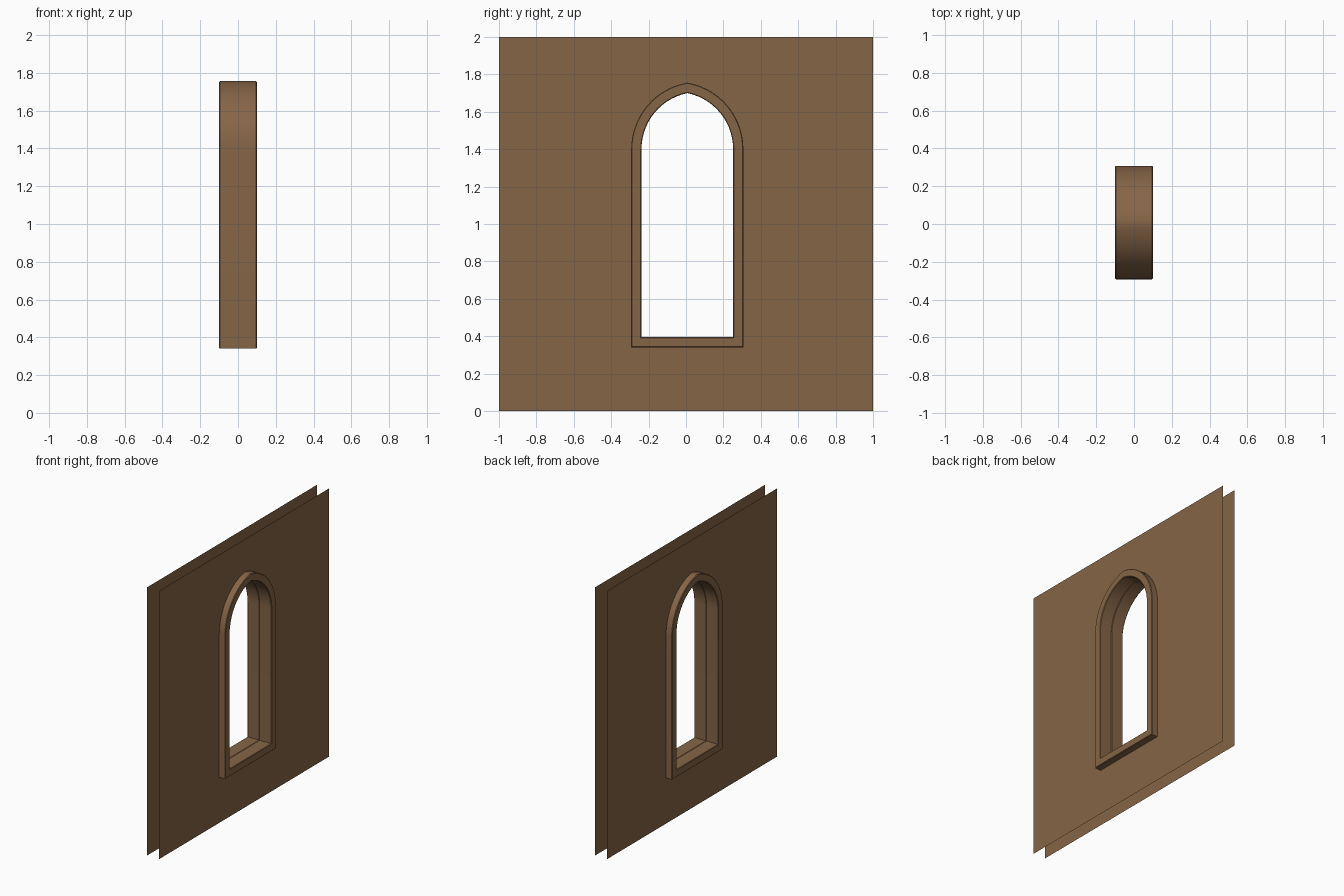
import bpy, bmesh, math

if "Cube" in bpy.data.objects:
    bpy.data.objects.remove(bpy.data.objects["Cube"])

CY = 0.007          # centre of the window along y
SPRING = 1.40       # height where the arch begins
HALF, RAD = 0.245, 0.306   # inner half width and arc radius
SILL = 0.395        # inner sill height


def material(name, rgb):
    m = bpy.data.materials.new(name)
    m.diffuse_color = (*rgb, 1)
    m.use_nodes = True
    m.node_tree.nodes["Principled BSDF"].inputs["Base Color"].default_value = m.diffuse_color
    return m


brown = material("brown", (0.238, 0.130, 0.063))


def arch(off, n=14):
    """Slightly pointed arch outline (y, z), grown outward by off."""
    r, c = RAD + off, RAD - HALF
    end = math.acos(c / r)
    right = [(r * math.cos(end * i / n) - c, SPRING + r * math.sin(end * i / n))
             for i in range(n + 1)]
    left = [(-y, z) for y, z in reversed(right[:-1])]
    w, b = HALF + off, SILL - off
    pts = [(-w, b), (w, b)] + right + left
    return [(y + CY, z) for y, z in pts]


def finish(bm, name):
    bmesh.ops.recalc_face_normals(bm, faces=bm.faces)
    me = bpy.data.meshes.new(name)
    bm.to_mesh(me)
    bm.free()
    ob = bpy.data.objects.new(name, me)
    me.materials.append(brown)
    bpy.context.collection.objects.link(ob)
    return ob


# Window frame: a small rounded cross-section swept round the arch
D, T, B = 0.1, 0.055, 0.004
section = [(-D, B), (-D + B, 0), (-0.003, 0), (0, 0.003), (0.003, 0), (D - B, 0), (D, B),
           (D, T - B), (D - B, T), (-D + B, T), (-D, T - B)]
bm = bmesh.new()
loops = [[bm.verts.new((x, y, z)) for y, z in arch(o)] for x, o in section]
for a, b in zip(loops, loops[1:] + loops[:1]):
    for i in range(len(a)):
        j = (i + 1) % len(a)
        bm.faces.new((a[i], a[j], b[j], b[i]))
frame = finish(bm, "window_frame")
bpy.context.view_layer.objects.active = frame
frame.select_set(True)
bpy.ops.object.shade_smooth_by_angle(angle=math.radians(30))
frame.select_set(False)

# Two thin wall sheets with an arched opening hidden behind the frame
for name, x in (("wall_sheet_left", -0.05), ("wall_sheet_right", 0.05)):
    bm = bmesh.new()
    edges = []
    for pts in ([(-1, 0), (1, 0), (1, 2), (-1, 2)], arch(T / 2)):
        vs = [bm.verts.new((x, y, z)) for y, z in pts]
        edges += [bm.edges.new((vs[i], vs[(i + 1) % len(vs)])) for i in range(len(vs))]
    bmesh.ops.triangle_fill(bm, use_beauty=True, use_dissolve=False, edges=edges)
    for f in bm.faces:
        f.normal_update()
        if f.normal.x * x < 0:
            f.normal_flip()
    me = bpy.data.meshes.new(name)
    bm.to_mesh(me)
    bm.free()
    me.materials.append(brown)
    bpy.context.collection.objects.link(bpy.data.objects.new(name, me))
